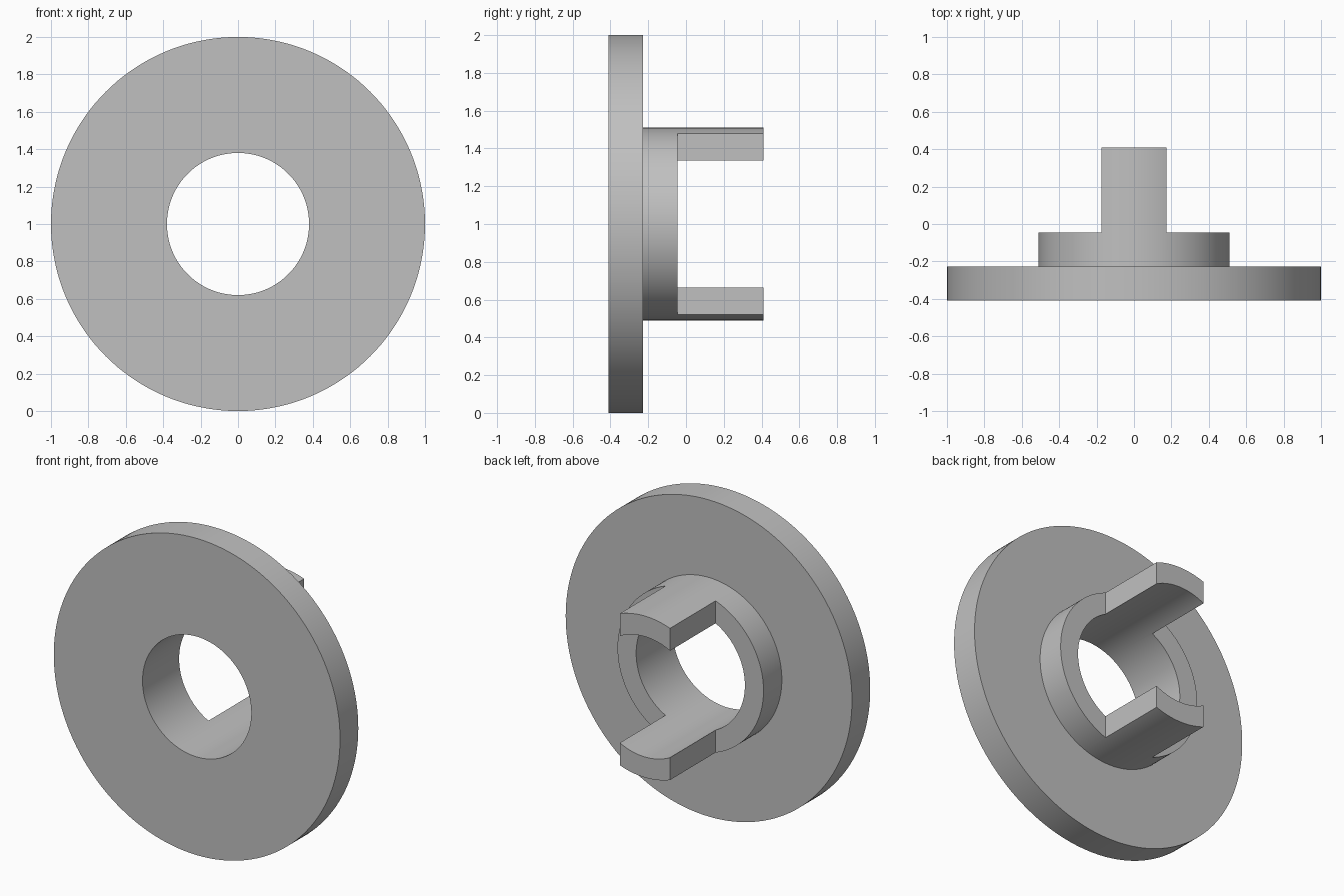
import bpy, bmesh, math
from mathutils import Matrix, Vector

cube = bpy.data.objects.get("Cube")
if cube:
    bpy.data.objects.remove(cube, do_unlink=True)

SEGMENTS = 144
FLANGE_R, HUB_R, BORE_R = 1.0, 0.51, 0.38
FRONT, FLANGE_BACK, HUB_BACK, TAB_BACK = -0.41, -0.228, -0.045, 0.41
TAB_HALF = 0.175

grey = bpy.data.materials.new("plain grey")
grey.use_nodes = True
colour = (0.53, 0.53, 0.53, 1)
grey.diffuse_color = colour
grey.node_tree.nodes["Principled BSDF"].inputs["Base Color"].default_value = colour


def add_object(name, bm):
    bmesh.ops.recalc_face_normals(bm, faces=bm.faces)
    mesh = bpy.data.meshes.new(name)
    bm.to_mesh(mesh)
    bm.free()
    mesh.materials.append(grey)
    obj = bpy.data.objects.new(name, mesh)
    bpy.context.collection.objects.link(obj)
    return obj


def lathe(name, profile):
    """Turn a closed (radius, y) profile about the horizontal y axis."""
    bm = bmesh.new()
    rings = []
    for i in range(SEGMENTS):
        a = 2 * math.pi * i / SEGMENTS
        rings.append([bm.verts.new((r * math.cos(a), y, 1 + r * math.sin(a)))
                      for r, y in profile])
    n = len(profile)
    for i in range(SEGMENTS):
        here, there = rings[i], rings[(i + 1) % SEGMENTS]
        for j in range(n):
            k = (j + 1) % n
            bm.faces.new((here[j], here[k], there[k], there[j]))
    return add_object(name, bm)


# Flange and hub turned as one bored body
body = lathe("flanged_bushing", [
    (BORE_R, FRONT), (FLANGE_R, FRONT), (FLANGE_R, FLANGE_BACK),
    (HUB_R, FLANGE_BACK), (HUB_R, TAB_BACK), (BORE_R, TAB_BACK)])

# Cut away both sides of the hub, leaving the upper and lower tabs
bm = bmesh.new()
width, depth = 0.5, 0.6
for side in (-1, 1):
    centre = Vector((side * (TAB_HALF + width / 2), HUB_BACK + depth / 2, 1))
    bmesh.ops.create_cube(bm, size=1, matrix=Matrix.Translation(centre)
                          @ Matrix.Diagonal((width, depth, 1.4, 1)))
cutter = add_object("side_cutter", bm)
cutter.hide_render = True

cut = body.modifiers.new("side cuts", 'BOOLEAN')
cut.operation = 'DIFFERENCE'
cut.solver = 'EXACT'
cut.object = cutter

bpy.ops.object.select_all(action='DESELECT')
body.select_set(True)
bpy.context.view_layer.objects.active = body
bpy.ops.object.modifier_apply(modifier=cut.name)
bpy.data.objects.remove(cutter, do_unlink=True)
bpy.ops.object.shade_smooth_by_angle(angle=math.radians(30))
